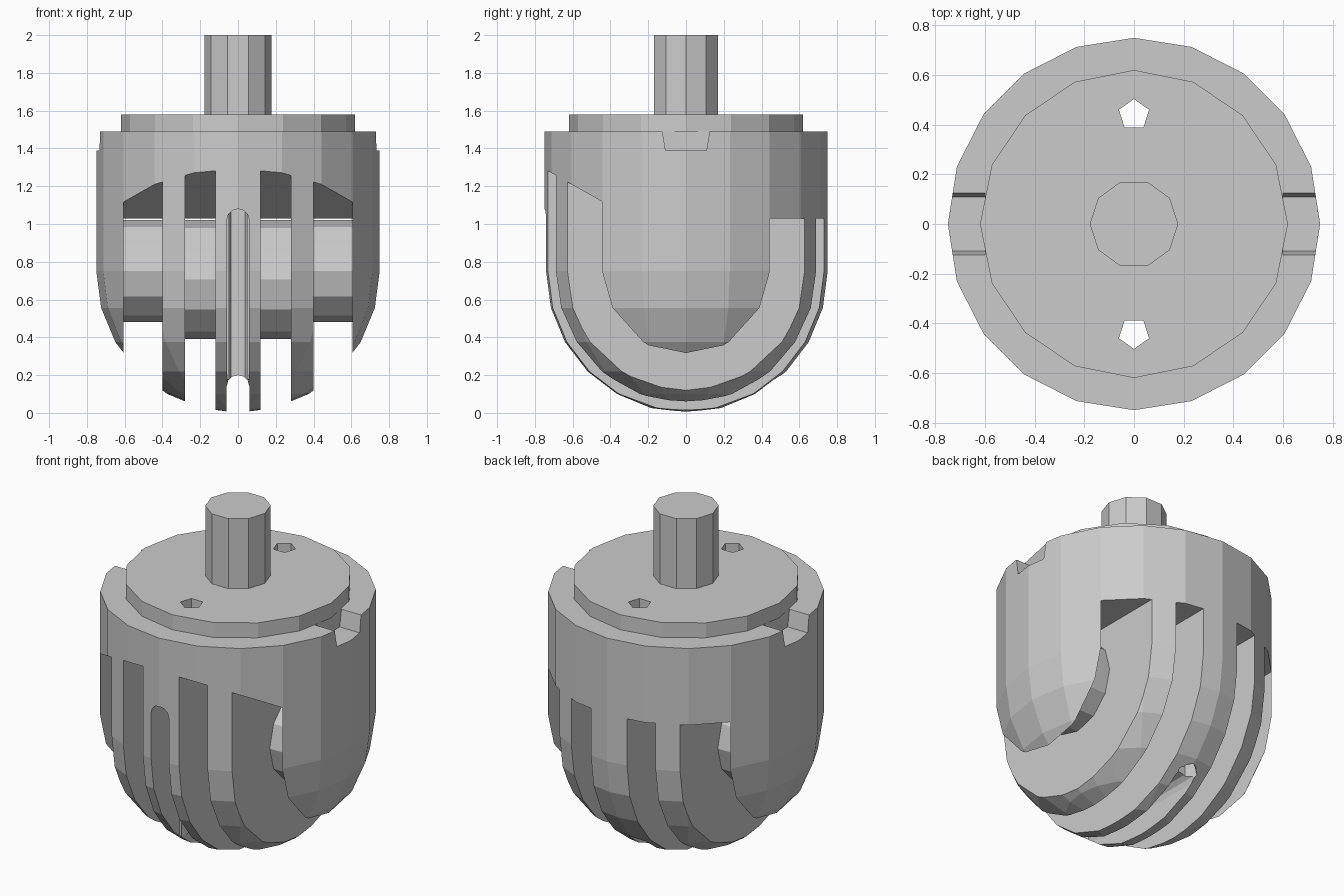
import bpy, bmesh, math
from mathutils import Vector

if "Cube" in bpy.data.objects:
    bpy.data.objects.remove(bpy.data.objects["Cube"])


def make_object(name, bm):
    bmesh.ops.recalc_face_normals(bm, faces=bm.faces[:])
    mesh = bpy.data.meshes.new(name)
    bm.to_mesh(mesh)
    bm.free()
    ob = bpy.data.objects.new(name, mesh)
    bpy.context.scene.collection.objects.link(ob)
    return ob


def prism(name, points, direction):
    """Extrude a closed outline along a direction."""
    bm = bmesh.new()
    face = bm.faces.new([bm.verts.new(p) for p in points])
    new = bmesh.ops.extrude_face_region(bm, geom=[face])["geom"]
    bmesh.ops.translate(bm, vec=Vector(direction),
                        verts=[v for v in new if isinstance(v, bmesh.types.BMVert)])
    return make_object(name, bm)


def circle(r, n, place):
    return [place(r * math.cos(2 * math.pi * i / n), r * math.sin(2 * math.pi * i / n))
            for i in range(n)]


def lathe(name, profile, n):
    """Revolve an r, z profile that starts and ends on the axis."""
    bm = bmesh.new()
    low = bm.verts.new((0, 0, profile[0][1]))
    high = bm.verts.new((0, 0, profile[-1][1]))
    rings = [[bm.verts.new(p) for p in circle(r, n, lambda a, b: (a, b, z))]
             for r, z in profile[1:-1]]
    for i in range(n):
        j = (i + 1) % n
        bm.faces.new((low, rings[0][j], rings[0][i]))
        for a, b in zip(rings, rings[1:]):
            bm.faces.new((a[i], a[j], b[j], b[i]))
    bm.verts.remove(high)
    bm.faces.new(rings[-1])
    return make_object(name, bm)


def cut(target, cutter, keep=False):
    cutter.hide_render = True
    mod = target.modifiers.new("cut", "BOOLEAN")
    mod.operation = "DIFFERENCE"
    mod.solver = "EXACT"
    mod.object = cutter
    bpy.context.view_layer.objects.active = target
    bpy.ops.object.modifier_apply(modifier=mod.name)
    if not keep:
        bpy.data.objects.remove(cutter)


def arch(half, top, bottom, y):
    """Round-topped outline in the x-z plane."""
    pts = [(-half, y, bottom), (half, y, bottom)]
    return pts + [(half * math.cos(math.pi * i / 6), y,
                   top - half + half * math.sin(math.pi * i / 6)) for i in range(7)]


# Round-bottomed body
R, TOP = 0.75, 1.49
profile = [(0, 0)]
for k in range(1, 7):
    a = math.pi / 2 * k / 6
    profile.append((R * math.sin(a), R - R * math.cos(a)))
profile += [(R, TOP), (0, TOP)]
body = lathe("finned_body", profile, 20)

# Cap plate and drive shaft
cap = prism("cap_plate", circle(0.62, 16, lambda a, b: (a, b, TOP)), (0, 0, 0.09))
prism("shaft", circle(0.178, 10, lambda a, b: (a, b, 1.57)), (0, 0, 0.43))

# Slots that leave the upright fins; the ceiling slopes up toward the front
for s in (-1, 1):
    for x0, x1 in ((0.12, 0.28), (0.40, 0.605)):
        outline = [(-0.9, 1.378), (-0.29, 1.03), (0.9, 1.03), (0.9, -0.1), (-0.9, -0.1)]
        cut(body, prism("slot_cutter", [(s * x0, y, z) for y, z in outline],
                        (s * (x1 - x0), 0, 0)))
    # Tapered notch in the rim
    notch = [(-0.135, 1.55), (-0.108, 1.39), (0.108, 1.39), (0.135, 1.55)]
    cut(body, prism("notch_cutter", [(s * 0.6, y, z) for y, z in notch], (s * 0.3, 0, 0)))

# Tunnel under the middle fin and the tall groove in its front
cut(body, prism("tunnel_cutter", arch(0.06, 0.2, -0.1, -0.9), (0, 1.8, 0)))
cut(body, prism("groove_cutter", arch(0.059, 1.08, 0.1, -0.9), (0, 0.43, 0)))

# Two vertical bores through cap and body
for s in (-1, 1):
    bore = prism("bore_cutter",
                 circle(0.064, 5, lambda a, b: (b, s * 0.44 + a * s, -0.2)), (0, 0, 2.0))
    cut(body, bore, keep=True)
    cut(cap, bore)

# Axle joining the fins, thicker near the middle
prism("axle", circle(0.27, 12, lambda a, b: (-0.62, a, 0.75 + b)), (1.24, 0, 0))
prism("axle_hub", circle(0.315, 12, lambda a, b: (-0.3, a, 0.705 + b)), (0.6, 0, 0))
